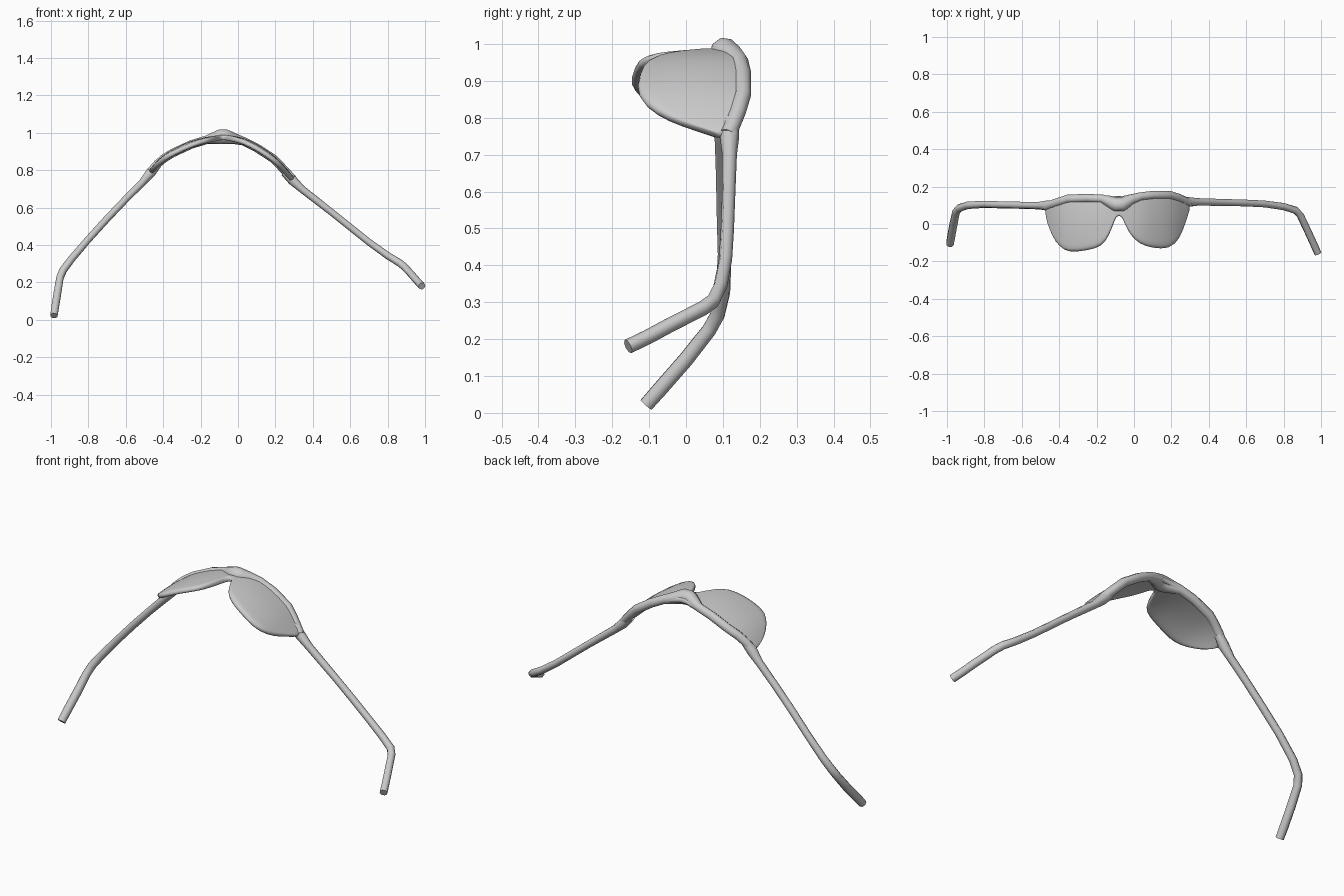
import bpy, bmesh, math

if "Cube" in bpy.data.objects:
    bpy.data.objects.remove(bpy.data.objects["Cube"])

# Lens sheet columns: x, upper y, lower y
COLS = [(-.468, .115, .075), (-.455, .12, .0), (-.43, .13, -.07), (-.395, .142, -.125),
        (-.35, .157, -.155), (-.25, .16, -.143), (-.17, .157, -.122), (-.135, .153, -.065),
        (-.11, .15, .0), (-.095, .149, .045), (-.065, .149, .045), (-.05, .152, .0),
        (-.02, .16, -.06), (.03, .168, -.11), (.1, .176, -.13), (.19, .176, -.137),
        (.235, .162, -.085), (.262, .15, -.015), (.28, .142, .05), (.292, .135, .09)]

# Wrap-around arc seen from the front: x, z
ARC = [(-.47, .785), (-.43, .83), (-.38, .872), (-.27, .927), (-.18, .955), (-.08, .978),
       (.02, .955), (.1, .915), (.18, .867), (.24, .805), (.3, .74)]


def arc_z(x):
    for (x0, z0), (x1, z1) in zip(ARC, ARC[1:]):
        if x <= x1:
            return z0 + (z1 - z0) * (x - x0) / (x1 - x0)
    return ARC[-1][1]


def smooth(ob, angle=50):
    bpy.ops.object.select_all(action='DESELECT')
    ob.select_set(True)
    bpy.context.view_layer.objects.active = ob
    bpy.ops.object.shade_smooth_by_angle(angle=math.radians(angle))


def tube(name, pts):
    """Round bar through (x, y, z, radius) points, with flat ends."""
    cu = bpy.data.curves.new(name, 'CURVE')
    cu.dimensions = '3D'
    cu.bevel_depth = 1.0
    cu.bevel_resolution = 2
    cu.use_fill_caps = True
    sp = cu.splines.new('POLY')
    sp.points.add(len(pts) - 1)
    for p, (x, y, z, r) in zip(sp.points, pts):
        p.co = (x, y, z, 1)
        p.radius = r
    ob = bpy.data.objects.new(name, cu)
    bpy.context.collection.objects.link(ob)
    bpy.ops.object.select_all(action='DESELECT')
    ob.select_set(True)
    bpy.context.view_layer.objects.active = ob
    bpy.ops.object.convert(target='MESH')
    smooth(bpy.context.object)


# Lenses: one curved sheet with a notch for the nose
ROWS = 8
bm = bmesh.new()
grid = []
for x, top, low in COLS:
    col = []
    for j in range(ROWS + 1):
        t = j / ROWS
        side = min(abs(x + .29), abs(x - .12)) / .18
        bulge = .012 * math.sin(math.pi * t) * max(0, 1 - side * side)
        col.append(bm.verts.new((x, low + (top - low) * t, arc_z(x) + bulge)))
    grid.append(col)
for a, b in zip(grid, grid[1:]):
    for j in range(ROWS):
        bm.faces.new((a[j], b[j], b[j + 1], a[j + 1]))
me = bpy.data.meshes.new("lenses")
bm.to_mesh(me)
bm.free()
lenses = bpy.data.objects.new("lenses", me)
bpy.context.collection.objects.link(lenses)
sol = lenses.modifiers.new("thickness", 'SOLIDIFY')
sol.thickness = .028
sol.offset = 0
sub = lenses.modifiers.new("round", 'SUBSURF')
sub.levels = sub.render_levels = 1
smooth(lenses)

# Brow bar along the upper edge, swelling at the bridge
brow = []
for x, top, low in COLS:
    k = max(0, 1 - abs(x + .08) / .09)
    brow.append((x, top - .022 - .028 * k, arc_z(x) + .004, .023 + .02 * k))
tube("brow_bar", brow)

# Temple arms with bent ear tips
tube("left_temple", [(-.43, .105, .83, .022), (-.468, .098, .785, .027), (-.51, .098, .735, .02),
                     (-.6, .1, .645, .019), (-.7, .102, .54, .019), (-.8, .105, .43, .019),
                     (-.89, .1, .325, .02), (-.935, .085, .265, .021), (-.952, .063, .225, .021),
                     (-.965, .0, .145, .022), (-.978, -.07, .065, .022), (-.984, -.108, .022, .021)])
tube("right_temple", [(.25, .12, .79, .024), (.292, .118, .745, .026), (.34, .118, .7, .02),
                      (.5, .115, .575, .018), (.6, .112, .495, .018), (.7, .107, .415, .018),
                      (.8, .093, .343, .019), (.865, .073, .303, .02), (.89, .045, .283, .02),
                      (.93, -.04, .24, .02), (.96, -.105, .205, .02), (.983, -.157, .18, .02)])
